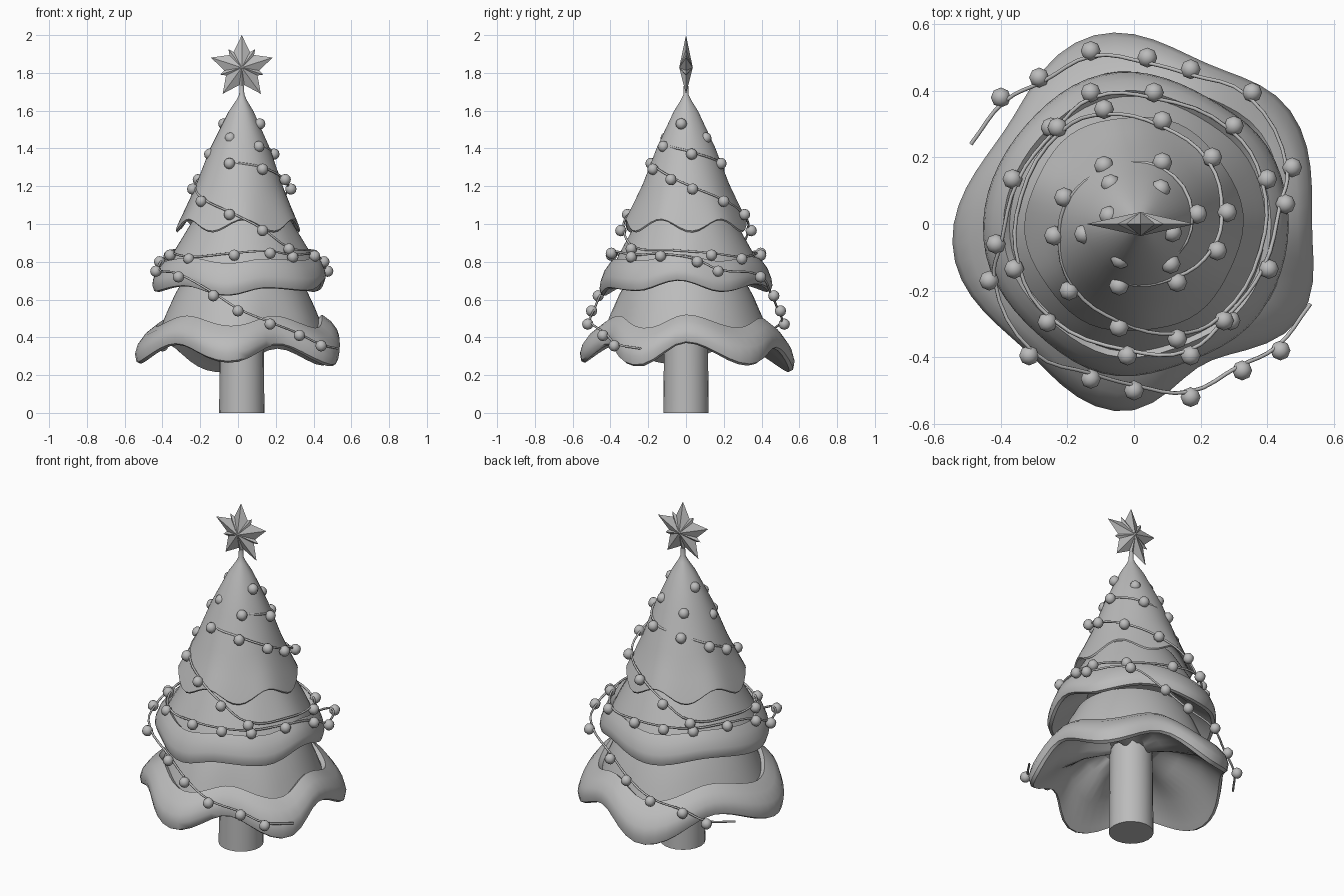
import bpy, bmesh
from math import sin, cos, pi, radians
from mathutils import Vector, Matrix

if "Cube" in bpy.data.objects:
    bpy.data.objects.remove(bpy.data.objects["Cube"])

AXIS = 0.02      # the trunk stands slightly off centre
SEGMENTS = 60

grey = bpy.data.materials.new("plain_grey")
grey.use_nodes = True
grey.diffuse_color = (0.5, 0.5, 0.5, 1)
grey.node_tree.nodes["Principled BSDF"].inputs["Base Color"].default_value = (0.5, 0.5, 0.5, 1)


def add_object(name, data):
    obj = bpy.data.objects.new(name, data)
    bpy.context.collection.objects.link(obj)
    if not data.materials:
        data.materials.append(grey)
    return obj


def finish(name, bm, angle=None):
    bmesh.ops.recalc_face_normals(bm, faces=bm.faces)
    mesh = bpy.data.meshes.new(name)
    bm.to_mesh(mesh)
    bm.free()
    obj = add_object(name, mesh)
    if angle:
        bpy.ops.object.select_all(action='DESELECT')
        obj.select_set(True)
        bpy.context.view_layer.objects.active = obj
        bpy.ops.object.shade_smooth_by_angle(angle=radians(angle))
    return obj


def hem_at(hem, deg):
    """Eased radius and height of a wavy hem given as (angle, radius, height)."""
    loop = hem + [(hem[0][0] + 360, hem[0][1], hem[0][2])]
    if deg < loop[0][0]:
        deg += 360
    for (a, ra, za), (b, rb, zb) in zip(loop, loop[1:]):
        if a <= deg <= b:
            t = (1 - cos(pi * (deg - a) / (b - a))) / 2
            return ra + (rb - ra) * t, za + (zb - za) * t


def tier(name, top, hem, profile, wave_power=1):
    """Skirt lofted from its top ring to the hem and back up inside."""
    r0, z0 = top
    mean = sum(h[2] for h in hem) / len(hem)
    bm = bmesh.new()
    rings = []
    for fr, fz in profile:
        ring = []
        for i in range(SEGMENTS):
            deg = 360 * i / SEGMENTS
            hr, hz = hem_at(hem, deg)
            r = r0 + (hr - r0) * fr
            z = z0 + (mean - z0) * fz + (hz - mean) * fz ** wave_power
            x = AXIS * (1 - max(0, fr)) + r * cos(radians(deg))
            ring.append(bm.verts.new((x, r * sin(radians(deg)), z)))
        rings.append(ring)
    for a, b in zip(rings, rings[1:]):
        for i in range(SEGMENTS):
            j = (i + 1) % SEGMENTS
            bm.faces.new((a[i], a[j], b[j], b[i]))
    bm.faces.new(rings[0])
    bm.faces.new(rings[-1])
    return finish(name, bm, 42)


# Trunk
bm = bmesh.new()
bmesh.ops.create_cone(bm, cap_ends=True, segments=20, radius1=0.12, radius2=0.113,
                      depth=0.7, matrix=Matrix.Translation((AXIS, 0, 0.35)))
finish("trunk", bm, 40)

# Lower tier with a thick ruffled rim
tier("lower_tier", (0.30, 0.72),
     [(0, .535, .37), (36, .58, .25), (66, .53, .34), (100, .58, .215), (145, .48, .36),
      (190, .55, .26), (228, .50, .36), (265, .565, .265), (297, .47, .36), (333, .575, .245)],
     [(0, 0), (.2, .2), (.40, .46), (.50, .61), (.58, .57), (.8, .67), (.95, .79),
      (1, .89), (.97, .98), (.9, 1), (.8, .95), (.4, .74), (-.2, .6), (-.7, .52)])

# Middle tier
tier("middle_tier", (0.24, 1.05),
     [(25, .465, .64), (60, .44, .68), (100, .46, .64), (140, .44, .68), (190, .455, .64),
      (228, .44, .67), (262, .46, .62), (290, .445, .66), (325, .465, .645), (355, .465, .70)],
     [(0, 0), (.14, .13), (.54, .51), (.66, .64), (.74, .60), (.88, .70), (.98, .84),
      (1, .92), (.96, .99), (.88, 1), (.78, .94), (.4, .8), (0, .6)])

# Upper tier with a narrow neck below the star
hem = [(5 + 30 * i, 0.32 + 0.01 * (i % 2 == 0), 1.02 if i % 2 else 0.955) for i in range(12)]
tier("upper_tier", (0.012, 1.73), hem,
     [(0, 0), (.005, .06), (.05, .10), (.17, .18), (.46, .44), (.70, .71), (.86, .86),
      (.96, .95), (1, .99), (.98, 1), (.9, .97), (.75, .85), (.4, .6)], 3)


# Star made of two crossed five-pointed stars, ridged on both faces
def star(name, outer, inner, depth, turn):
    bm = bmesh.new()
    rim = []
    for i in range(10):
        r = inner if i % 2 else outer
        a = turn + pi / 2 + i * pi / 5
        rim.append(bm.verts.new((AXIS + r * cos(a), 0, 1.828 + r * sin(a))))
    for side in (-1, 1):
        tip = bm.verts.new((AXIS, side * depth, 1.828))
        for i in range(10):
            bm.faces.new((rim[i], rim[(i + 1) % 10], tip))
    finish(name, bm)


star("star", 0.172, 0.085, 0.036, 0)
star("star_small_points", 0.12, 0.06, 0.036, pi / 5)

# Garland bulbs, from the lower end to the top
bulbs = [(.44, -.38, .355), (.325, -.44, .41), (.17, -.52, .47), (.0, -.50, .54),
         (-.13, -.465, .62), (-.315, -.395, .72), (-.435, -.17, .75), (-.415, -.06, .80),
         (-.365, .135, .83), (-.25, .29, .825), (-.13, .395, .845), (.06, .395, .835),
         (.30, .295, .815), (.40, .135, .835), (.27, -.29, .868), (.13, -.345, .965),
         (-.045, -.31, 1.05), (-.195, -.20, 1.12), (-.24, -.035, 1.185), (-.21, .08, 1.235),
         (-.09, .175, 1.29), (.085, .185, 1.32), (.19, .03, 1.37), (.11, -.12, 1.41),
         (-.04, -.105, 1.455), (-.075, .025, 1.53)]
bm = bmesh.new()
for p in bulbs:
    bmesh.ops.create_uvsphere(bm, u_segments=8, v_segments=6, radius=0.03,
                              matrix=Matrix.Translation(p))
bulbs_a = finish("garland_bulbs_front", bm, 60)

# Garland wire, threaded just inside the bulbs
path = [Vector((.53, -.24, .34))]
for n, p in enumerate(bulbs[:-1]):
    inward = Vector((AXIS - p[0], -p[1], 0)).normalized() * 0.016
    path.append(Vector(p) + inward + Vector((0, 0, 0.012)))
    if n == 13:
        path.append(Vector((.38, -.08, .862)))
curve = bpy.data.curves.new("garland_wire", 'CURVE')
curve.dimensions = '3D'
curve.bevel_depth = 0.006
curve.bevel_resolution = 1
curve.resolution_u = 4
spline = curve.splines.new('BEZIER')
spline.bezier_points.add(len(path) - 1)
for point, co in zip(spline.bezier_points, path):
    point.co = co
    point.handle_left_type = point.handle_right_type = 'AUTO'
add_object("garland_wire_front", curve)

# Second garland is the first one turned half way round the trunk
for name, data in (("garland_bulbs_back", bulbs_a.data), ("garland_wire_back", curve)):
    twin = add_object(name, data)
    twin.location.x = 2 * AXIS
    twin.rotation_euler.z = pi
